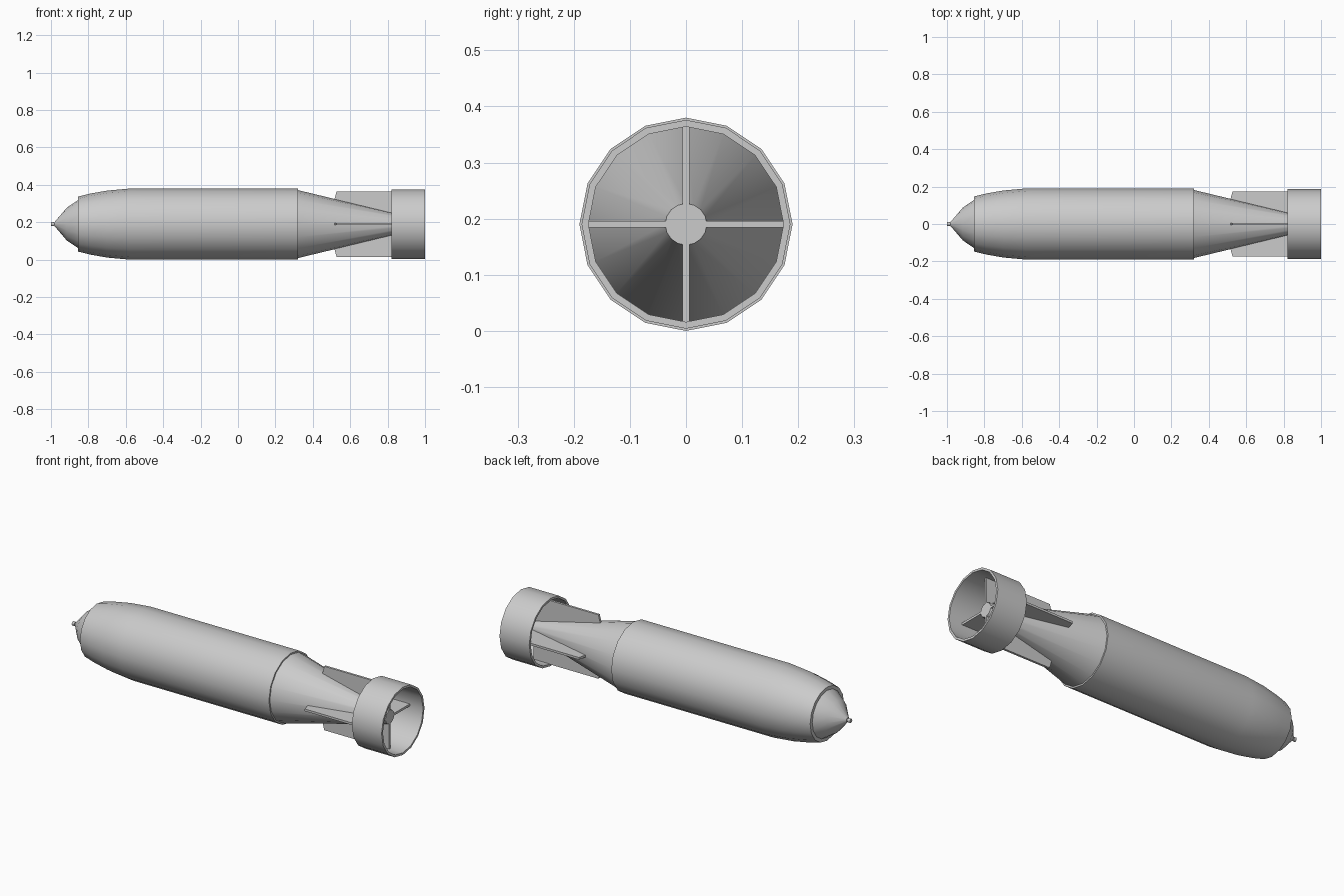
import bpy, bmesh, math

if "Cube" in bpy.data.objects:
    bpy.data.objects.remove(bpy.data.objects["Cube"])

SIDES = 16
CZ = 0.19  # height of the long axis


def finish(bm, name, smooth=True):
    bmesh.ops.remove_doubles(bm, verts=bm.verts, dist=1e-5)
    bmesh.ops.recalc_face_normals(bm, faces=bm.faces)
    mesh = bpy.data.meshes.new(name)
    bm.to_mesh(mesh)
    bm.free()
    ob = bpy.data.objects.new(name, mesh)
    bpy.context.collection.objects.link(ob)
    ob.location.z = CZ
    if smooth:
        bpy.ops.object.select_all(action='DESELECT')
        ob.select_set(True)
        bpy.context.view_layer.objects.active = ob
        bpy.ops.object.shade_smooth_by_angle(angle=math.radians(30))
    return ob


def lathe(name, profile, closed=False):
    """Revolve (x, radius) points around the x axis."""
    bm = bmesh.new()
    rings = []
    for x, r in profile:
        rings.append([bm.verts.new((x, r * math.sin(a), r * math.cos(a)))
                      for a in (2 * math.pi * i / SIDES for i in range(SIDES))])
    pairs = list(zip(rings, rings[1:]))
    if closed:
        pairs.append((rings[-1], rings[0]))
    else:
        bm.faces.new(rings[0])
        bm.faces.new(rings[-1])
    for a, b in pairs:
        for i in range(SIDES):
            j = (i + 1) % SIDES
            bm.faces.new((a[i], a[j], b[j], b[i]))
    return finish(bm, name)


# Main casing with rounded shoulder
lathe("casing", [(-0.855, 0.147), (-0.79, 0.163), (-0.70, 0.179),
                 (-0.58, 0.19), (0.32, 0.19)])

# Nose cone and tip pin
lathe("nose_cone", [(-0.98, 0.012), (-0.915, 0.088), (-0.85, 0.132)])
lathe("nose_pin_stem", [(-0.99, 0.007), (-0.965, 0.007)])
lathe("nose_pin_cap", [(-1.0, 0.011), (-0.985, 0.011)])

# Tail cone
lathe("tail_cone", [(0.315, 0.183), (0.92, 0.037)])

# Tail ring
lathe("tail_ring", [(0.82, 0.186), (1.0, 0.186), (1.0, 0.174), (0.82, 0.174)], closed=True)

# Four fins joining the tail cone to the ring
fin = [(0.515, 0.130), (0.527, 0.175), (0.92, 0.175), (0.92, 0.03)]
T = 0.006
for k, side in enumerate(("top", "right", "bottom", "left")):
    bm = bmesh.new()
    a = k * math.pi / 2
    s, c = math.sin(a), math.cos(a)
    sheets = [[bm.verts.new((x, r * s + t * c, r * c - t * s)) for x, r in fin]
              for t in (-T, T)]
    bm.faces.new(sheets[0])
    bm.faces.new(sheets[1])
    for i in range(4):
        j = (i + 1) % 4
        bm.faces.new((sheets[0][i], sheets[0][j], sheets[1][j], sheets[1][i]))
    finish(bm, "fin_" + side, smooth=False)
